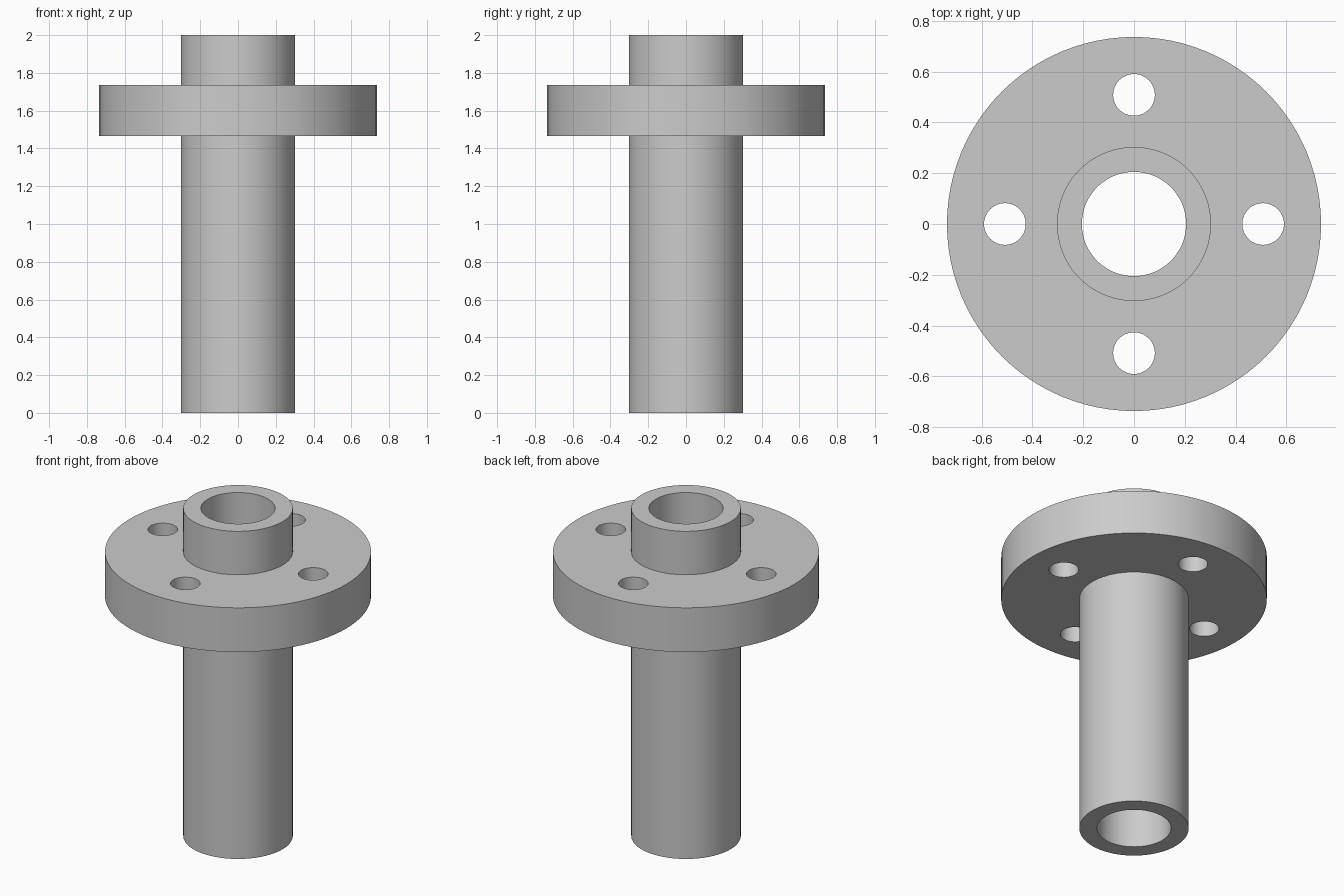
import bpy
import bmesh
import math
from mathutils import Matrix, Vector

cube = bpy.data.objects.get("Cube")
if cube:
    bpy.data.objects.remove(cube, do_unlink=True)

SIDES = 96
TUBE_R, BORE_R, FLANGE_R = 0.303, 0.205, 0.736
FLANGE_LOW, FLANGE_HIGH, HEIGHT = 1.465, 1.735, 2.0
BOLT_CIRCLE, BOLT_R, BOLTS = 0.508, 0.082, 4

grey = bpy.data.materials.new("plain_grey")
grey.use_nodes = True
colour = (0.6, 0.6, 0.6, 1)
grey.diffuse_color = colour
grey.node_tree.nodes["Principled BSDF"].inputs["Base Color"].default_value = colour


def add_object(name, bm):
    bmesh.ops.recalc_face_normals(bm, faces=bm.faces)
    mesh = bpy.data.meshes.new(name)
    bm.to_mesh(mesh)
    bm.free()
    mesh.materials.append(grey)
    obj = bpy.data.objects.new(name, mesh)
    bpy.context.collection.objects.link(obj)
    return obj


def lathe(name, profile):
    """Revolve a closed (radius, height) outline around the z axis."""
    bm = bmesh.new()
    verts = [bm.verts.new((r, 0, z)) for r, z in profile]
    edges = [bm.edges.new((a, b)) for a, b in zip(verts, verts[1:] + verts[:1])]
    bmesh.ops.spin(bm, geom=verts + edges, cent=(0, 0, 0), axis=(0, 0, 1),
                   angle=math.tau, steps=SIDES, use_merge=True)
    bmesh.ops.remove_doubles(bm, verts=bm.verts, dist=0.0001)
    return add_object(name, bm)


# Hollow tube with its flange
flanged_tube = lathe("flanged_tube", [
    (BORE_R, 0), (TUBE_R, 0), (TUBE_R, FLANGE_LOW), (FLANGE_R, FLANGE_LOW),
    (FLANGE_R, FLANGE_HIGH), (TUBE_R, FLANGE_HIGH), (TUBE_R, HEIGHT),
    (BORE_R, HEIGHT)])

# Bolt holes through the flange
bm = bmesh.new()
for i in range(BOLTS):
    place = Matrix.Rotation(math.tau * i / BOLTS, 4, 'Z') @ Matrix.Translation(
        Vector((BOLT_CIRCLE, 0, (FLANGE_LOW + FLANGE_HIGH) / 2)))
    bmesh.ops.create_cone(bm, cap_ends=True, segments=48, radius1=BOLT_R,
                          radius2=BOLT_R, depth=0.5, matrix=place)
cutter = add_object("bolt_hole_cutter", bm)
cutter.hide_render = True

bpy.ops.object.select_all(action='DESELECT')
flanged_tube.select_set(True)
bpy.context.view_layer.objects.active = flanged_tube
holes = flanged_tube.modifiers.new("bolt_holes", 'BOOLEAN')
holes.operation = 'DIFFERENCE'
holes.solver = 'EXACT'
holes.object = cutter
bpy.ops.object.modifier_apply(modifier=holes.name)
bpy.data.objects.remove(cutter, do_unlink=True)

# Smooth round walls, crisp rims
bpy.ops.object.shade_smooth_by_angle(angle=math.radians(30))
